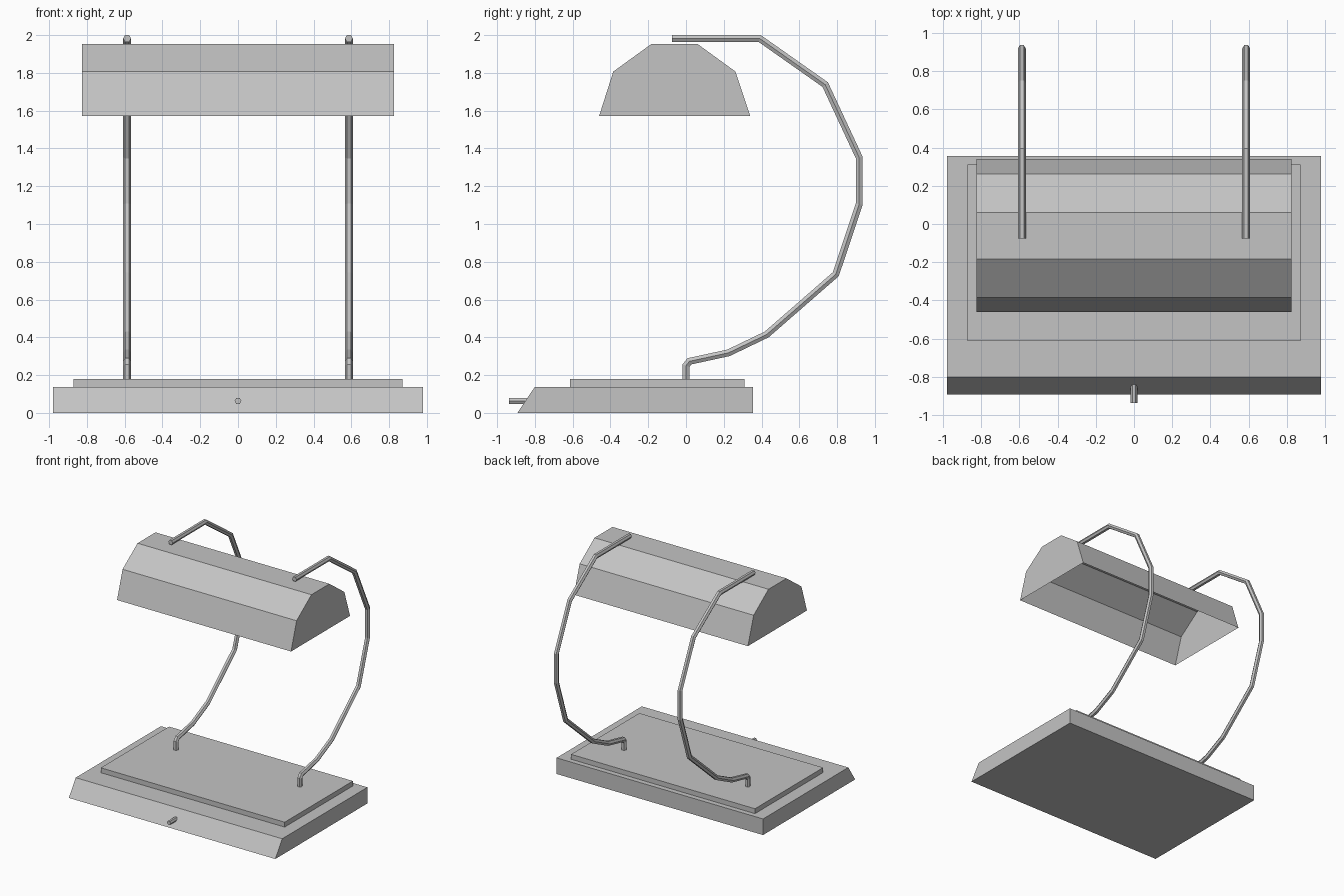
import bpy, bmesh
from math import cos, sin, pi
from mathutils import Vector

cube = bpy.data.objects.get("Cube")
if cube:
    bpy.data.objects.remove(cube, do_unlink=True)

# One plain grey finish for every part
grey = bpy.data.materials.new("grey_metal")
grey.use_nodes = True
GREY = (0.55, 0.55, 0.55, 1)
grey.diffuse_color = GREY
grey.node_tree.nodes["Principled BSDF"].inputs["Base Color"].default_value = GREY


def finish(name, bm, solid=True):
    if solid:
        bmesh.ops.recalc_face_normals(bm, faces=bm.faces)
    mesh = bpy.data.meshes.new(name)
    bm.to_mesh(mesh)
    bm.free()
    mesh.materials.append(grey)
    obj = bpy.data.objects.new(name, mesh)
    bpy.context.collection.objects.link(obj)
    return obj


def extrude_profile(name, profile, half_width, open_bottom=False):
    """Stretch a (y, z) side profile along x; its last edge may stay open."""
    bm = bmesh.new()
    left, right = [[bm.verts.new((x, y, z)) for y, z in profile]
                   for x in (half_width, -half_width)]
    bm.faces.new(left)
    bm.faces.new(right[::-1])
    n = len(profile)
    for i in range(n - 1 if open_bottom else n):
        j = (i + 1) % n
        bm.faces.new((left[j], left[i], right[i], right[j]))
    bmesh.ops.recalc_face_normals(bm, faces=bm.faces)
    if open_bottom and max(bm.faces, key=lambda f: f.calc_center_median().z).normal.z < 0:
        bmesh.ops.reverse_faces(bm, faces=bm.faces)
    return finish(name, bm, solid=False)


def hex_rod(name, path, radius, x=0):
    """Sweep a mitred hexagon along a (y, z) path."""
    bm = bmesh.new()
    pts = [Vector(p) for p in path]
    dirs = [(b - a).normalized() for a, b in zip(pts, pts[1:])]
    rings = []
    for i, p in enumerate(pts):
        before, after = dirs[max(i - 1, 0)], dirs[min(i, len(dirs) - 1)]
        tangent = (before + after).normalized()
        normal = Vector((-tangent.y, tangent.x)) / tangent.dot(after)
        ring = []
        for k in range(6):
            q = p + normal * radius * sin(k * pi / 3)
            ring.append(bm.verts.new((x + radius * cos(k * pi / 3), q.x, q.y)))
        rings.append(ring)
    for a, b in zip(rings, rings[1:]):
        for k in range(6):
            m = (k + 1) % 6
            bm.faces.new((a[k], a[m], b[m], b[k]))
    bm.faces.new(rings[0])
    bm.faces.new(rings[-1][::-1])
    return finish(name, bm)


# Base with sloped front, and the raised plate on it
extrude_profile("base", [(-0.893, 0), (-0.8, 0.138), (0.355, 0.138), (0.355, 0)], 0.979)
extrude_profile("base_plate", [(-0.613, 0.138), (-0.613, 0.18), (0.311, 0.18), (0.311, 0.138)], 0.872)

# Switch stem on the sloped front
hex_rod("switch", [(-0.936, 0.063), (-0.8, 0.063)], 0.018)

# Hollow faceted shade, open underneath
extrude_profile("shade", [(-0.46, 1.572), (-0.385, 1.807), (-0.183, 1.953),
                          (0.061, 1.953), (0.262, 1.807), (0.34, 1.572)],
                0.825, open_bottom=True)

# Pair of bent arms
ARM = [(0, 0.17), (0, 0.25), (0.018, 0.273), (0.225, 0.318), (0.427, 0.415),
       (0.793, 0.734), (0.917, 1.105), (0.917, 1.352), (0.737, 1.738),
       (0.39, 1.982), (-0.075, 1.982)]
for side, x in (("left", 0.587), ("right", -0.587)):
    hex_rod(side + "_arm", ARM, 0.021, x)
